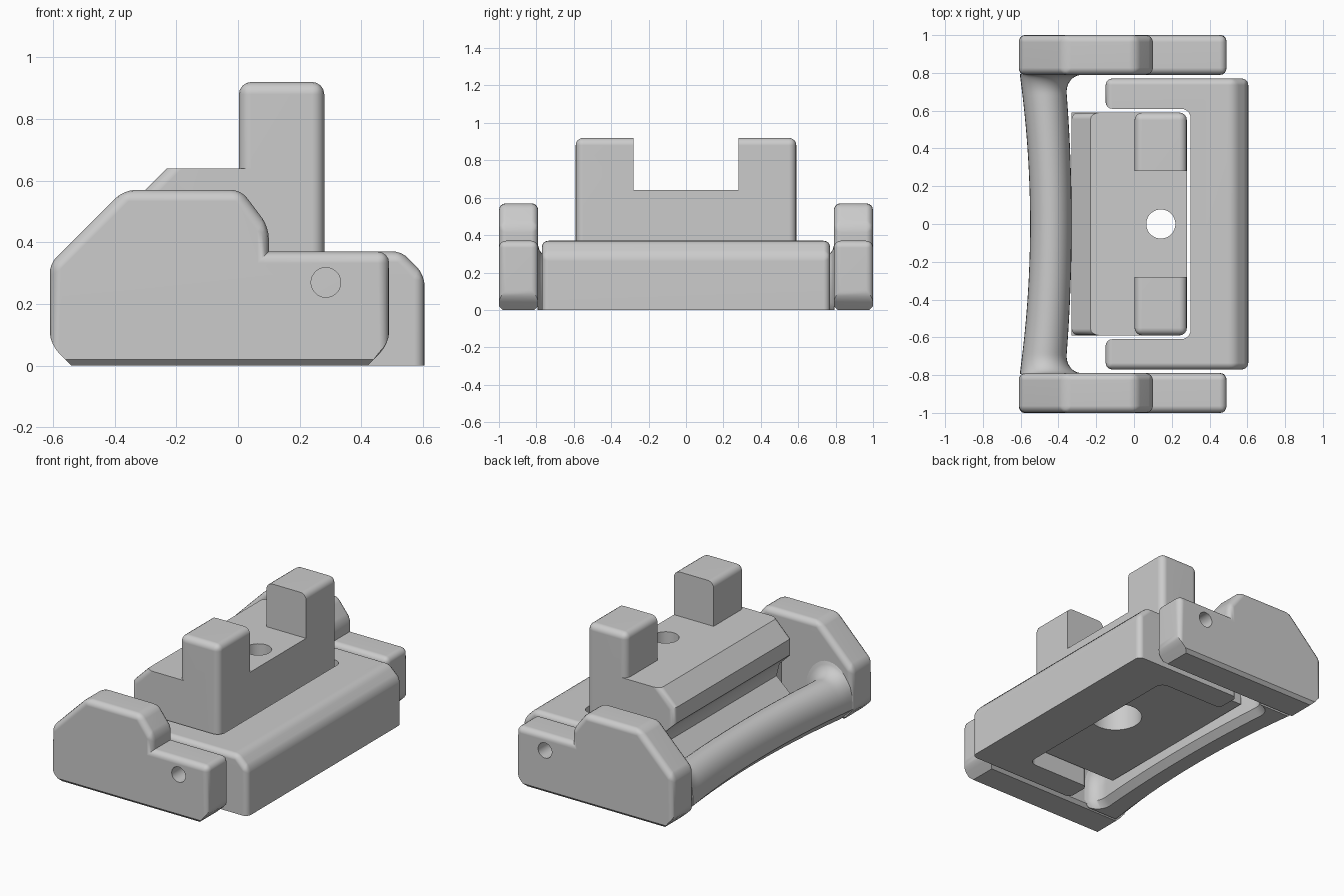
import bpy, bmesh, math
from mathutils import Vector

if "Cube" in bpy.data.objects:
    bpy.data.objects.remove(bpy.data.objects["Cube"], do_unlink=True)

gray = bpy.data.materials.new("plain gray")
gray.use_nodes = True
gray.diffuse_color = (0.6, 0.6, 0.6, 1)
gray.node_tree.nodes["Principled BSDF"].inputs["Base Color"].default_value = (0.6, 0.6, 0.6, 1)


def prism(points, direction):
    """Extrude a closed outline of 3D points along a direction."""
    bm = bmesh.new()
    face = bm.faces.new([bm.verts.new(p) for p in points])
    ext = bmesh.ops.extrude_face_region(bm, geom=[face])
    moved = [g for g in ext["geom"] if isinstance(g, bmesh.types.BMVert)]
    bmesh.ops.translate(bm, verts=moved, vec=direction)
    bmesh.ops.recalc_face_normals(bm, faces=bm.faces)
    return bm


def round_edges(bm, rule, size, segments=4):
    """Bevel the edges whose two end points satisfy the rule."""
    edges = [e for e in bm.edges if rule(e, e.verts[0].co, e.verts[1].co)]
    bmesh.ops.bevel(bm, geom=edges, offset=size, segments=segments,
                    profile=0.5, affect='EDGES', clamp_overlap=True)


def finish(bm, name):
    bmesh.ops.recalc_face_normals(bm, faces=bm.faces)
    mesh = bpy.data.meshes.new(name)
    bm.to_mesh(mesh)
    bm.free()
    ob = bpy.data.objects.new(name, mesh)
    bpy.context.collection.objects.link(ob)
    mesh.materials.append(gray)
    return ob


def activate(ob):
    bpy.ops.object.select_all(action='DESELECT')
    ob.select_set(True)
    bpy.context.view_layer.objects.active = ob


def combine(ob, other, operation='DIFFERENCE'):
    """Cut or join another object into this one, then drop the other."""
    activate(ob)
    mod = ob.modifiers.new("combine", 'BOOLEAN')
    mod.operation = operation
    mod.solver = 'EXACT'
    mod.object = other
    bpy.ops.object.modifier_apply(modifier=mod.name)
    bpy.data.objects.remove(other, do_unlink=True)


def cylinder(radius, depth, place, turn=(0, 0, 0)):
    bpy.ops.mesh.primitive_cylinder_add(vertices=48, radius=radius, depth=depth,
                                        location=place, rotation=turn)
    ob = bpy.context.object
    ob.data.materials.append(gray)
    ob.hide_render = True
    return ob


def smooth(ob, angle=32):
    activate(ob)
    bpy.ops.object.shade_smooth_by_angle(angle=math.radians(angle))
    ob.modifiers.new("flat faces", 'WEIGHTED_NORMAL').keep_sharp = True


# Side arms with pin holes
arm_outline = [(-0.61, 0.07), (-0.54, 0), (0.42, 0), (0.49, 0.07), (0.49, 0.37),
               (0.1, 0.37), (0.1, 0.45), (0.01, 0.57), (-0.37, 0.57), (-0.61, 0.33)]
for name, side in (("left_arm", 1), ("right_arm", -1)):
    bm = prism([(x, side * 0.79, z) for x, z in arm_outline], Vector((0, side * 0.21, 0)))
    round_edges(bm, lambda e, a, b: a.z < 0.01 and b.z < 0.01 and abs(a.x - b.x) > 0.5, 0.02, 1)
    round_edges(bm, lambda e, a, b: e.is_convex and e.calc_face_angle() > 0.6
                and max(a.z, b.z) > 0.03 and min(a.z, b.z) > 0.025, 0.037)
    arm = finish(bm, name)
    combine(arm, cylinder(0.048, 0.5, (0.285, side * 0.9, 0.27), (math.pi / 2, 0, 0)))
    smooth(arm)

# Curved handle lofted between the arms, flaring into them
bm = bmesh.new()
rings = []
half, flare = 0.795, 0.1
steps = 80
for i in range(steps + 1):
    y = half * math.sin(math.pi * (i / steps - 0.5))
    t = (y / half) ** 2
    d = min(1, max(0, abs(y) - (0.79 - flare)) / flare)
    fillet = 1 - math.sqrt(1 - d * d)
    outer = -0.55 - 0.055 * t
    inner = -0.33 - 0.035 * t + 0.09 * fillet
    top = 0.27 + 0.08 * fillet
    mid, w = (outer + inner) / 2, (inner - outer) / 2
    ring = [(outer + 0.08, 0), (inner - 0.04, 0), (inner, 0.04)]
    base = 0.13
    for k in range(17):
        a = math.pi * k / 16
        ring.append((mid + w * math.cos(a), base + (top - base) * math.sin(a)))
    ring.append((outer, 0.08))
    rings.append([bm.verts.new((x, y, z)) for x, z in ring])
for r, s in zip(rings, rings[1:]):
    for k in range(len(r)):
        n = (k + 1) % len(r)
        bm.faces.new((r[k], r[n], s[n], s[k]))
bm.faces.new(rings[0])
bm.faces.new(rings[-1])
smooth(finish(bm, "handle"), 40)

# C-shaped frame
plan = [(0.3, 0.61), (-0.15, 0.61), (-0.15, 0.77), (0.605, 0.77)]
plan += [(x, -y) for x, y in reversed(plan)]
bm = prism([(x, y, 0) for x, y in plan], Vector((0, 0, 0.37)))
round_edges(bm, lambda e, a, b: not e.is_convex, 0.05, 6)
round_edges(bm, lambda e, a, b: min(a.x, b.x) > 0.59 and min(a.z, b.z) > 0.36, 0.075, 1)
round_edges(bm, lambda e, a, b: e.is_convex and e.calc_face_angle() > 0.6
            and max(a.z, b.z) > 0.1
            and (max(a.x, b.x) > 0.5 or max(a.x, b.x) < -0.14
                 or min(abs(a.y), abs(b.y)) > 0.76), 0.034)
smooth(finish(bm, "frame"))

# Central block: a body with a grooved back and rounded rear corners
block_outline = [(-0.33, 0.1), (0.15, 0.1), (0.15, 0.64), (-0.23, 0.64), (-0.33, 0.54),
                 (-0.33, 0.44), (-0.24, 0.35), (-0.22, 0.27), (-0.33, 0.17)]
bm = prism([(x, -0.59, z) for x, z in block_outline], Vector((0, 1.18, 0)))
round_edges(bm, lambda e, a, b: abs(a.y - b.y) < 0.01 and max(a.x, b.x) < -0.2
            and min(a.z, b.z) > 0.4, 0.035)
block = finish(bm, "block")

# Two posts, split from one rounded slab by a notch
bm = prism([(x, y, 0.1) for x, y in ((0.003, -0.59), (0.28, -0.59), (0.28, 0.59), (0.003, 0.59))],
           Vector((0, 0, 0.82)))
round_edges(bm, lambda e, a, b: max(a.z, b.z) > 0.9, 0.04)
combine(block, finish(bm, "posts"), 'UNION')
bpy.ops.mesh.primitive_cube_add(size=1, location=(0.15, 0, 0.89))
notch = bpy.context.object
notch.scale = (0.5, 0.56, 0.5)
notch.data.materials.append(gray)
notch.hide_render = True
combine(block, notch)

# Screw hole with a wide recess from below
combine(block, cylinder(0.077, 2, (0.142, 0, 0.5)))
combine(block, cylinder(0.155, 0.5, (0.142, 0, 0.08)))
smooth(block)
